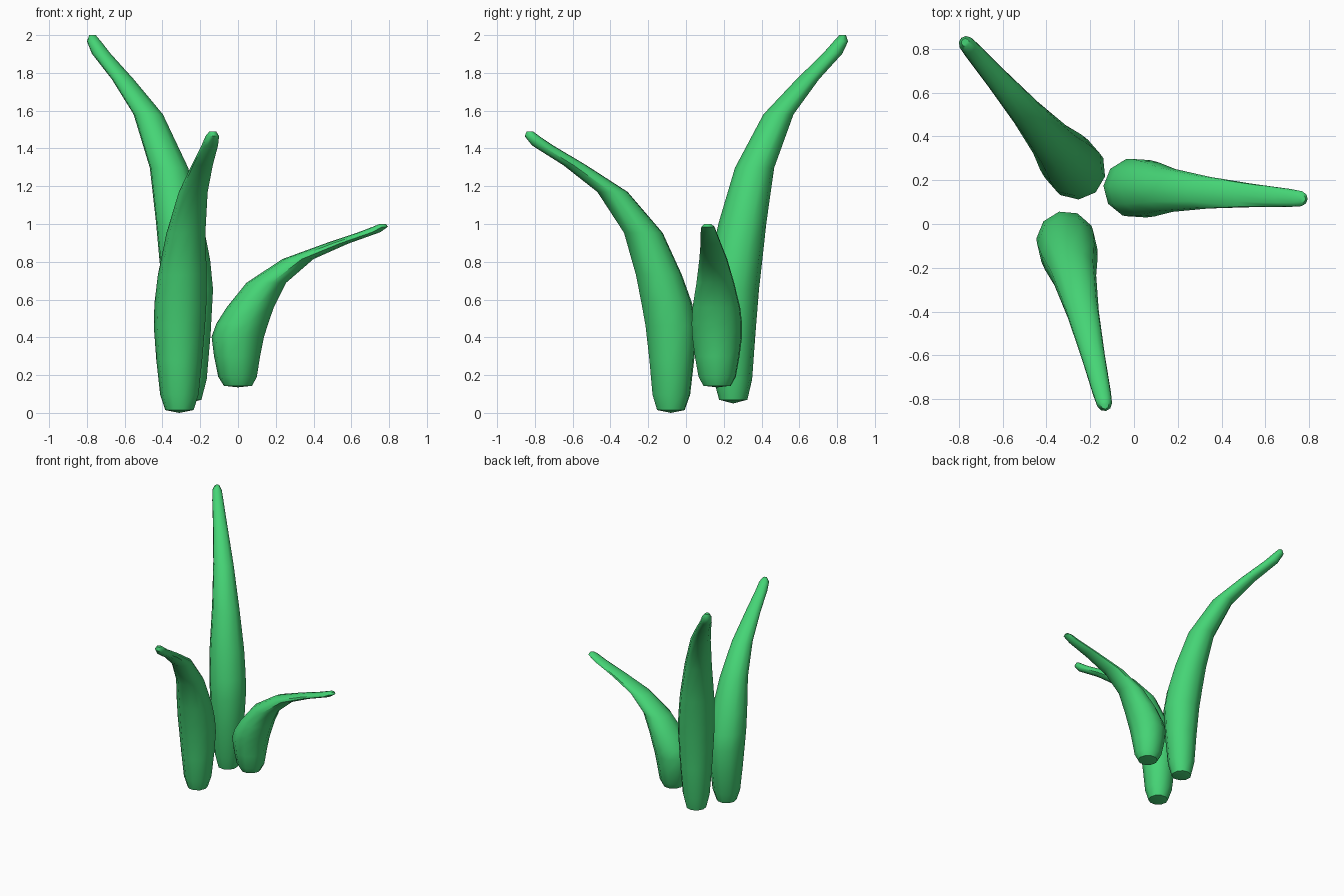
import bpy, bmesh, math

if "Cube" in bpy.data.objects:
    bpy.data.objects.remove(bpy.data.objects["Cube"])

SIDES = 10
# Leaf profile rings: height fraction, inner edge, outer edge, half width
RINGS = [
    (0.010, -0.075, 0.075, 0.075),
    (0.065, -0.105, 0.100, 0.102),
    (0.190, -0.127, 0.117, 0.122),
    (0.310, -0.140, 0.138, 0.136),
    (0.390, -0.115, 0.160, 0.138),
    (0.490, -0.060, 0.190, 0.130),
    (0.640, 0.045, 0.255, 0.103),
    (0.785, 0.235, 0.400, 0.076),
    (0.880, 0.460, 0.585, 0.056),
    (0.950, 0.640, 0.755, 0.043),
    (0.983, 0.715, 0.795, 0.036),
    (1.000, 0.750, 0.785, 0.018),
]

mat = bpy.data.materials.new("leaf_green")
mat.diffuse_color = (0.06, 0.66, 0.18, 1)
mat.use_nodes = True
mat.node_tree.nodes["Principled BSDF"].inputs["Base Color"].default_value = mat.diffuse_color


def leaf(name, base, height, angle):
    bm = bmesh.new()
    loops = []
    for h, inner, outer, half in RINGS:
        mid, rad = (inner + outer) / 2, (outer - inner) / 2
        loops.append([bm.verts.new((mid + rad * math.cos(a), half * math.sin(a), h * height))
                      for a in (2 * math.pi * i / SIDES for i in range(SIDES))])
    # Leaf skin
    for lo, hi in zip(loops, loops[1:]):
        for i in range(SIDES):
            j = (i + 1) % SIDES
            bm.faces.new((lo[i], lo[j], hi[j], hi[i]))
    # Shallow pointed base and flat tip
    foot = bm.verts.new((0, 0, 0))
    for i in range(SIDES):
        bm.faces.new((foot, loops[0][(i + 1) % SIDES], loops[0][i]))
    bm.faces.new(loops[-1])
    bmesh.ops.recalc_face_normals(bm, faces=bm.faces)
    mesh = bpy.data.meshes.new(name)
    bm.to_mesh(mesh)
    bm.free()
    mesh.materials.append(mat)
    ob = bpy.data.objects.new(name, mesh)
    bpy.context.collection.objects.link(ob)
    ob.location = base
    ob.rotation_euler.z = math.radians(angle)
    bpy.ops.object.select_all(action='DESELECT')
    ob.select_set(True)
    bpy.context.view_layer.objects.active = ob
    bpy.ops.object.shade_smooth_by_angle(angle=math.radians(50))


# One leaf shape, stretched and turned three ways
leaf("tall_leaf", (-0.267, 0.25, 0.05), 1.95, 131)
leaf("middle_leaf", (-0.31, -0.08, 0.0), 1.49, -76.7)
leaf("short_leaf", (0.0, 0.165, 0.135), 0.865, -3.7)
